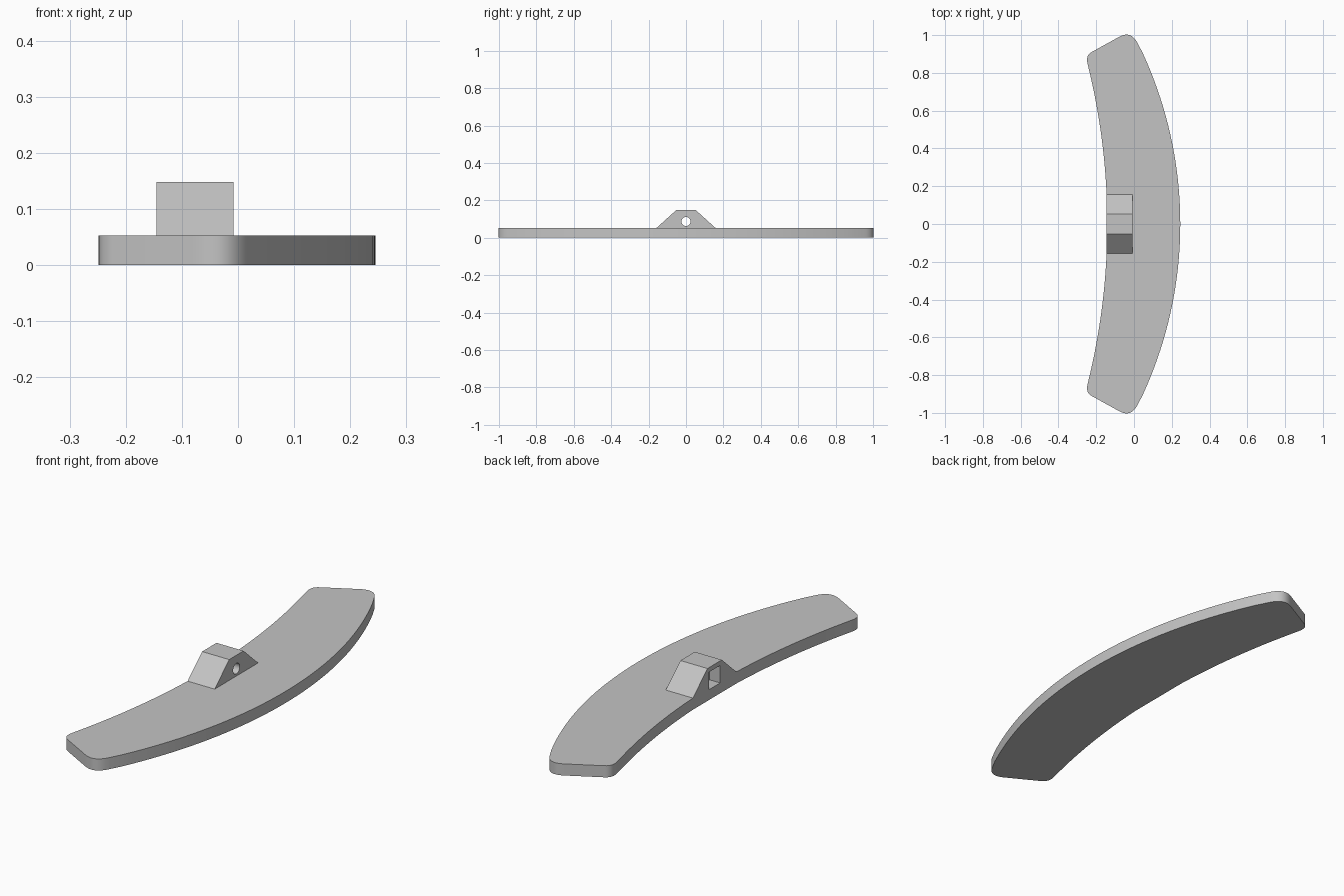
import bpy
import bmesh
import math
from mathutils import Vector

cube = bpy.data.objects.get("Cube")
if cube:
    bpy.data.objects.remove(cube, do_unlink=True)

grey = bpy.data.materials.new("light_grey")
grey.use_nodes = True
colour = (0.55, 0.55, 0.55, 1)
grey.diffuse_color = colour
grey.node_tree.nodes["Principled BSDF"].inputs["Base Color"].default_value = colour

THICK = 0.053
BACK_X, FRONT_X = -0.145, -0.008
HOLE_Z = 0.087


def extrude(name, points, direction):
    """Solid made by pushing a closed outline along a direction."""
    bm = bmesh.new()
    face = bm.faces.new([bm.verts.new(p) for p in points])
    out = bmesh.ops.extrude_face_region(bm, geom=[face])
    moved = [g for g in out["geom"] if isinstance(g, bmesh.types.BMVert)]
    bmesh.ops.translate(bm, verts=moved, vec=Vector(direction))
    bmesh.ops.recalc_face_normals(bm, faces=bm.faces)
    mesh = bpy.data.meshes.new(name)
    bm.to_mesh(mesh)
    bm.free()
    mesh.materials.append(grey)
    obj = bpy.data.objects.new(name, mesh)
    bpy.context.collection.objects.link(obj)
    return obj


def arc_x(apex, radius, y):
    return apex - radius + math.sqrt(radius ** 2 - y ** 2)


def corner(a, b, c, steps=10):
    """Rounded corner from a to c around control point b."""
    a, b, c = Vector(a), Vector(b), Vector(c)
    return [tuple(a * (1 - t) ** 2 + b * 2 * t * (1 - t) + c * t * t)
            for t in (i / steps for i in range(steps + 1))]


def combine(target, other, operation):
    mod = target.modifiers.new(operation.lower(), "BOOLEAN")
    mod.operation = operation
    mod.solver = "EXACT"
    mod.object = other
    bpy.context.view_layer.objects.active = target
    bpy.ops.object.modifier_apply(modifier=mod.name)
    bpy.data.objects.remove(other, do_unlink=True)


# Half outline of the curved plate: outer arc, two rounded corners, inner arc
half = [(arc_x(0.245, 2.16, 0.955 * i / 20), 0.955 * i / 20) for i in range(20)]
half += corner((0.02, 0.955), (-0.015, 1.027), (-0.08, 0.99))
half += corner((-0.225, 0.91), (-0.257, 0.893), (-0.245, 0.845))
inner_ys = [0.845 - 0.69 * i / 14 for i in range(1, 15)]
half += [(min(arc_x(-0.1415, 3.49, y), BACK_X), y) for y in inner_ys]
outline = half + [(x, -y) for x, y in reversed(half[1:])]
plate = extrude("curved_plate", [(x, y, 0) for x, y in outline], (0, 0, THICK))

# Trapezoid mounting lug, sunk into the plate
side = [(0.157, 0.02), (0.157, THICK), (0.052, 0.148)]
profile = side + [(-y, z) for y, z in reversed(side)]
lug = extrude("mounting_lug", [(BACK_X, y, z) for y, z in profile],
              (FRONT_X - BACK_X, 0, 0))
combine(plate, lug, "UNION")

# Round hole right through and square pocket at the back
ring = [(-0.3, 0.024 * math.cos(a), HOLE_Z + 0.024 * math.sin(a))
        for a in (math.tau * i / 32 for i in range(32))]
combine(plate, extrude("hole_cutter", ring, (0.5, 0, 0)), "DIFFERENCE")
square = [(-0.2, sy * 0.04, HOLE_Z + sz * 0.04)
          for sy, sz in ((-1, -1), (1, -1), (1, 1), (-1, 1))]
combine(plate, extrude("pocket_cutter", square, (0.11, 0, 0)), "DIFFERENCE")

# Smooth the curved rims, keep real edges sharp
bpy.ops.object.select_all(action="DESELECT")
plate.select_set(True)
bpy.context.view_layer.objects.active = plate
bpy.ops.object.shade_smooth_by_angle(angle=math.radians(25))
